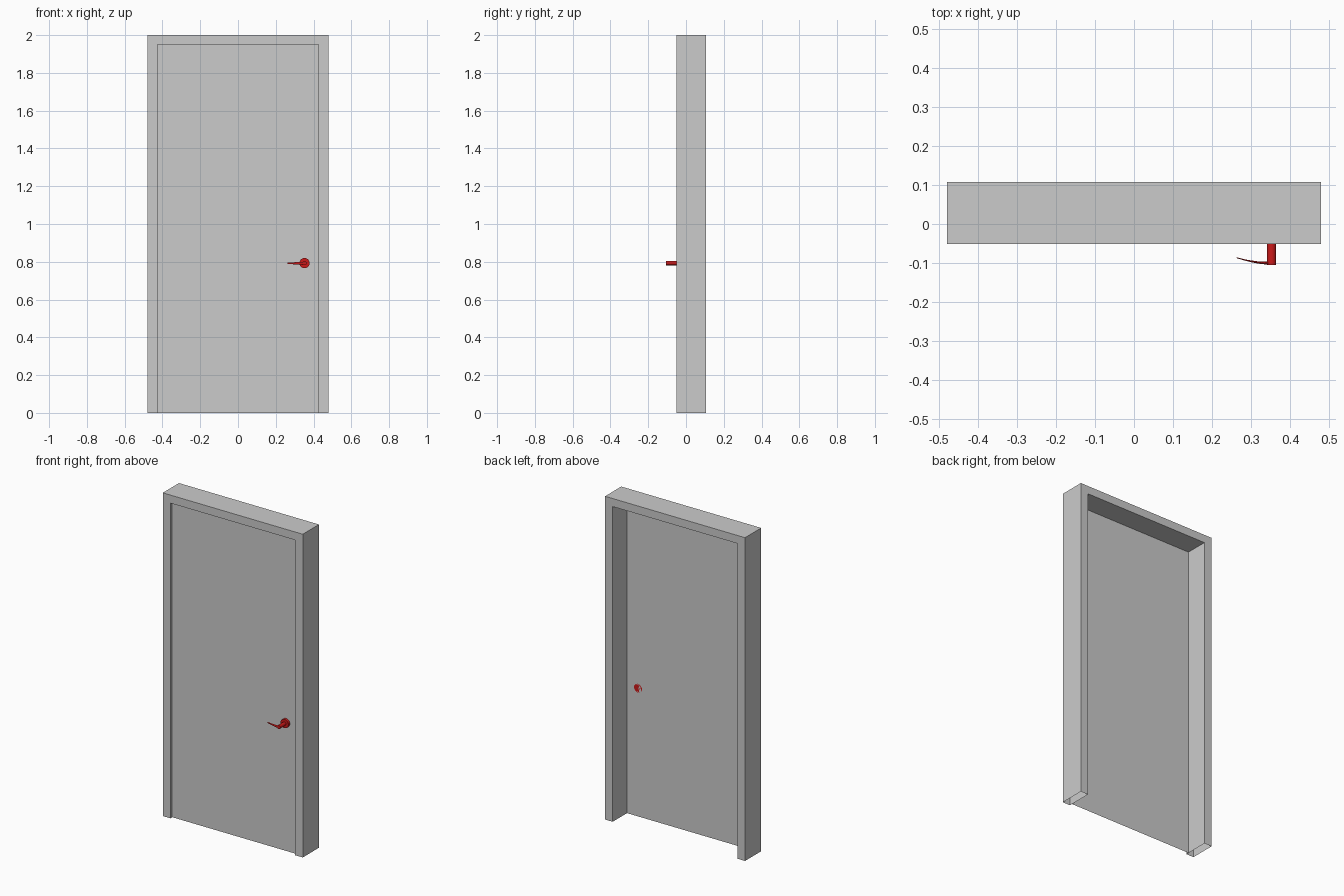
import bpy, bmesh, math
from mathutils import Matrix, Vector

if "Cube" in bpy.data.objects:
    bpy.data.objects.remove(bpy.data.objects["Cube"])

red = bpy.data.materials.new("red")
red.diffuse_color = (0.6, 0.01, 0.01, 1)
red.use_nodes = True
red.node_tree.nodes["Principled BSDF"].inputs["Base Color"].default_value = red.diffuse_color

FRONT, BACK, PANEL = -0.051, 0.107, -0.033   # frame front, frame back, door sheet
HX, HZ = 0.352, 0.793                        # handle axis


def finish(bm, name, mat=None, smooth=False):
    me = bpy.data.meshes.new(name)
    bm.to_mesh(me)
    bm.free()
    ob = bpy.data.objects.new(name, me)
    bpy.context.collection.objects.link(ob)
    if mat:
        me.materials.append(mat)
    if smooth:
        bpy.ops.object.select_all(action='DESELECT')
        ob.select_set(True)
        bpy.context.view_layer.objects.active = ob
        bpy.ops.object.shade_smooth_by_angle(angle=math.radians(35))
    return ob


def cylinder(name, radius, y0, y1):
    bm = bmesh.new()
    mat = Matrix.Translation((HX, (y0 + y1) / 2, HZ)) @ Matrix.Rotation(math.pi / 2, 4, 'X')
    bmesh.ops.create_cone(bm, cap_ends=True, segments=24, radius1=radius,
                          radius2=radius, depth=abs(y1 - y0), matrix=mat)
    return finish(bm, name, red, True)


# Door frame: hollow U-shaped shell, open underneath
W, I, TOP, ITOP = 0.479, 0.427, 2.0, 1.95
outline = [(-W, 0), (-I, 0), (-I, ITOP), (I, ITOP), (I, 0), (W, 0), (W, TOP), (-W, TOP)]
bm = bmesh.new()
face = bm.faces.new([bm.verts.new((x, FRONT, z)) for x, z in outline])
new = bmesh.ops.extrude_face_region(bm, geom=[face], use_keep_orig=True)["geom"]
bmesh.ops.translate(bm, vec=(0, BACK - FRONT, 0),
                    verts=[g for g in new if isinstance(g, bmesh.types.BMVert)])
bmesh.ops.recalc_face_normals(bm, faces=bm.faces)
bottom = [f for f in bm.faces if f.calc_center_median().z < 1e-5]
bmesh.ops.delete(bm, geom=bottom, context='FACES')
finish(bm, "door_frame")

# Door panel: single sheet set back from the frame front
bm = bmesh.new()
bm.faces.new([bm.verts.new((x, PANEL, z)) for x, z in
              ((-I, 0), (I, 0), (I, ITOP), (-I, ITOP))])
finish(bm, "door_panel")

# Handle rosette and neck
cylinder("handle_rosette", 0.027, PANEL, FRONT + 0.002)
cylinder("handle_neck", 0.0115, PANEL - 0.01, -0.105)

# Curved tapering lever: stations of x, y, half depth, half height
stations = [(0.352, -0.101, 0.0040, 0.0090), (0.338, -0.1000, 0.0035, 0.0075),
            (0.318, -0.0985, 0.0028, 0.0065), (0.300, -0.0955, 0.0022, 0.0055),
            (0.281, -0.0915, 0.0016, 0.0045), (0.262, -0.0860, 0.0010, 0.0035)]
N = 12
bm = bmesh.new()
rings = []
for x, y, d, h in stations:
    rings.append([bm.verts.new((x, y + d * math.cos(2 * math.pi * k / N),
                                HZ - 0.001 + h * math.sin(2 * math.pi * k / N)))
                  for k in range(N)])
for a, b in zip(rings, rings[1:]):
    for k in range(N):
        j = (k + 1) % N
        bm.faces.new((a[k], a[j], b[j], b[k]))
bm.faces.new(rings[0])
bm.faces.new(rings[-1])
bmesh.ops.recalc_face_normals(bm, faces=bm.faces)
finish(bm, "handle_lever", red, True)
